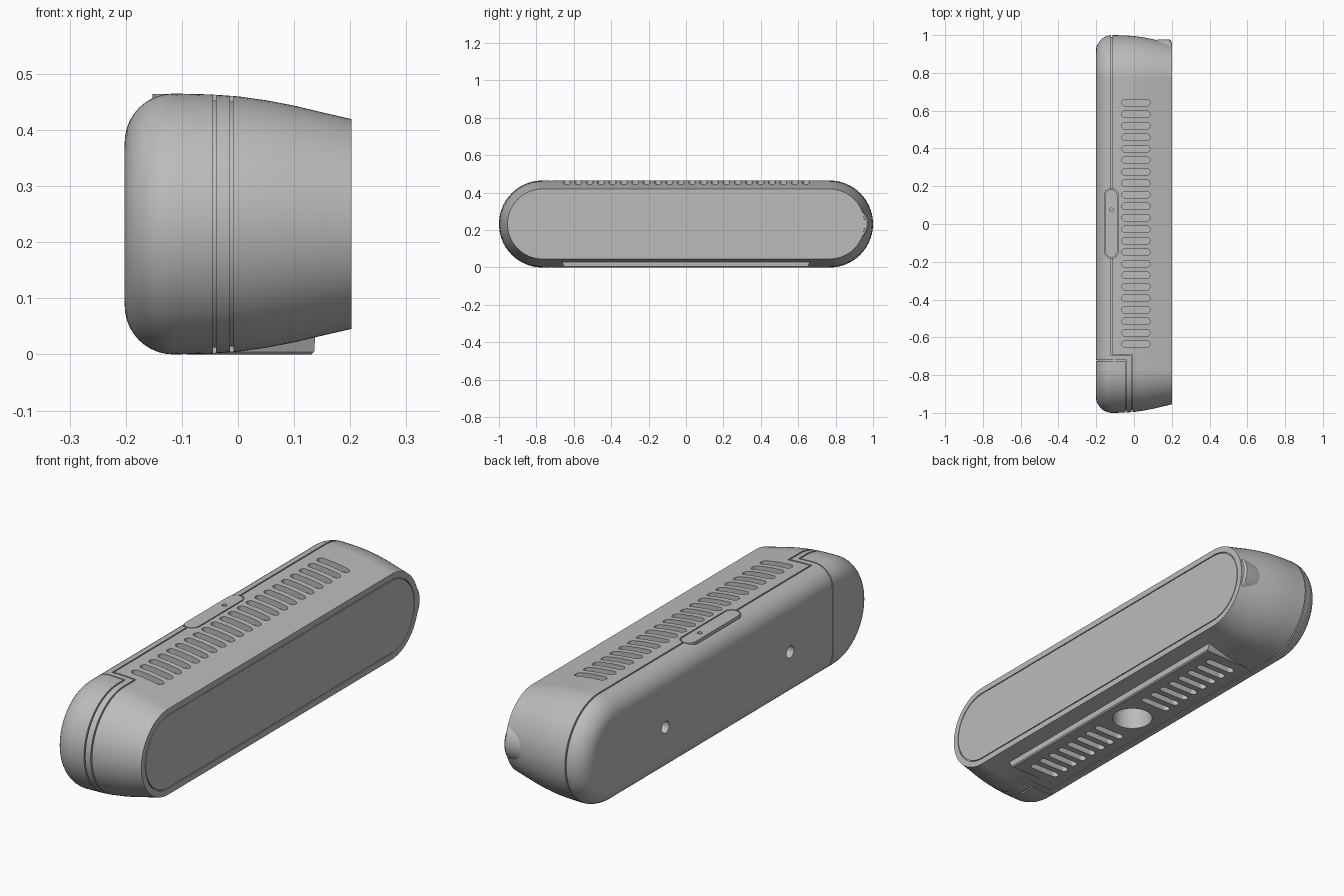
import bpy, bmesh
from math import sin, cos, pi
from mathutils import Vector

if "Cube" in bpy.data.objects:
    bpy.data.objects.remove(bpy.data.objects["Cube"])

ZC, HALF = 0.2325, 0.7675          # stadium centre height, straight half length
X0, X1 = -0.202, 0.202
FRONT_R = 0.187

grey = bpy.data.materials.new("mid_grey")
grey.use_nodes = True
grey.diffuse_color = (0.5, 0.5, 0.5, 1)
grey.node_tree.nodes["Principled BSDF"].inputs["Base Color"].default_value = (0.5, 0.5, 0.5, 1)


def make(name, bm):
    bmesh.ops.recalc_face_normals(bm, faces=bm.faces)
    me = bpy.data.meshes.new(name)
    bm.to_mesh(me)
    bm.free()
    ob = bpy.data.objects.new(name, me)
    bpy.context.scene.collection.objects.link(ob)
    me.materials.append(grey)
    return ob


def loft(name, rings):
    """Closed solid through a list of equal-length point rings."""
    bm = bmesh.new()
    vs = [[bm.verts.new(p) for p in ring] for ring in rings]
    n = len(vs[0])
    for a, b in zip(vs, vs[1:]):
        for i in range(n):
            j = (i + 1) % n
            bm.faces.new((a[i], a[j], b[j], b[i]))
    bm.faces.new(vs[0])
    bm.faces.new(vs[-1])
    return make(name, bm)


def stadium(half, r, n):
    """Pill outline, long along its first axis."""
    right = [(half + r * cos(a), r * sin(a)) for a in (-pi / 2 + pi * i / n for i in range(n + 1))]
    return right + [(-u, -v) for u, v in right]


def side_ring(x, r, n=40):
    return [(x, u, ZC + v) for u, v in stadium(HALF, r, n)]


def pill(name, x, y, half, r, z0, z1, along_x=True, n=8):
    def ring(z):
        return [(x + u, y + v, z) if along_x else (x + v, y + u, z) for u, v in stadium(half, r, n)]
    return loft(name, [ring(z0), ring(z1)])


def box(name, lo, hi):
    return loft(name, [[(lo[0], lo[1], z), (hi[0], lo[1], z), (hi[0], hi[1], z), (lo[0], hi[1], z)]
                       for z in (lo[2], hi[2])])


def cylinder(name, centre, r, depth, axis):
    bm = bmesh.new()
    rot = Vector((0, 0, 1)).rotation_difference(Vector(axis)).to_matrix().to_4x4()
    rot.translation = centre
    bmesh.ops.create_cone(bm, cap_ends=True, segments=32, radius1=r, radius2=r, depth=depth, matrix=rot)
    return make(name, bm)


# Radius of the pill outline along the depth of the body
profile = [(X0 + 0.087 * (1 - cos(a)), 0.1455 + 0.087 * sin(a))
           for a in (pi / 2 * i / 10 for i in range(11))]
profile += [(-0.05, 0.231), (0, 0.2275), (0.05, 0.2205), (0.1, 0.211), (0.15, 0.199), (X1, FRONT_R)]

# Main housing
body = loft("housing", [side_ring(x, r) for x, r in profile])


def end_seam(x, y_end, r, sign, width=0.006, depth=0.01):
    """Groove cutter around one rounded end, from y_end on top to y_end below."""
    def path(rad):
        arc = [(sign * (HALF + rad * cos(a)), ZC + rad * sin(a))
               for a in (-pi / 2 + pi * i / 40 for i in range(41))]
        return [(y_end, ZC - rad)] + arc + [(y_end, ZC + rad)]
    outline = path(r - depth) + path(r + 0.02)[::-1]
    return loft("seam_cutter", [[(xx, y, z) for y, z in outline] for xx in (x - width / 2, x + width / 2)])


cutters = [end_seam(-0.118, -0.693, 0.2325, 1),
           end_seam(-0.042, -0.72, 0.2305, -1),
           end_seam(-0.011, -0.69, 0.2285, -1)]

# Seam jog on top and bottom
for z in (2 * ZC, 0):
    cutters.append(box("jog_cutter", (-0.121, -0.696, z - 0.013), (-0.008, -0.69, z + 0.013)))

# Seam between end cap and rear shell, following the rear rounding
cap = [(x, r) for x, r in profile if x < -0.1] + [(-0.039, 0.231)]
outer = [(x - 0.02, ZC + r + 0.02) for x, r in cap[:-1]] + [(-0.039, ZC + 0.26)]
inner = [(x + 0.008, ZC + r - 0.008) for x, r in cap[:-1]] + [(-0.039, ZC + 0.222)]
loop = [(x, 2 * ZC - z) for x, z in reversed(outer)] + outer
loop += [(x, z) for x, z in reversed(inner)] + [(x, 2 * ZC - z) for x, z in inner]
cutters.append(loft("cap_cutter", [[(x, y, z) for x, z in loop] for y in (-0.725, -0.72)]))

# Vent slots: full row on top, two groups below
for i in range(22):
    y = -0.637 + 0.0609 * i
    cutters.append(pill("slot_cutter", 0.01, y, 0.057, 0.018, 0.43, 0.5))
for i in range(8):
    for s in (-1, 1):
        cutters.append(pill("slot_cutter", 0.01, s * (0.155 + 0.0609 * i), 0.057, 0.016, -0.02, 0.04))

# Mounting socket below, two screw holes at the rear, pocket for the button
cutters.append(cylinder("socket_cutter", (0.01, 0, 0.04), 0.085, 0.16, (0, 0, 1)))
for s in (-1, 1):
    cutters.append(cylinder("screw_cutter", (X0, s * 0.43, 0.21), 0.026, 0.12, (1, 0, 0)))
cutters.append(pill("pocket_cutter", -0.12, 0.003, 0.148, 0.037, 0.44, 0.5, False))

# Thin line around the front panel
ring = [side_ring(X1 + d, r) for d, r in ((-0.006, 0.157), (0.02, 0.157), (0.02, 0.161), (-0.006, 0.161))]
bm = bmesh.new()
vs = [[bm.verts.new(p) for p in r] for r in ring]
for k in range(4):
    a, b = vs[k], vs[(k + 1) % 4]
    for i in range(len(a)):
        j = (i + 1) % len(a)
        bm.faces.new((a[i], a[j], b[j], b[i]))
cutters.append(make("panel_line_cutter", bm))

# Base pad with a softened lower edge
pad = loft("base_pad", [[(0.02 + sx * w, sy * l, z) for sx, sy in ((-1, -1), (1, -1), (1, 1), (-1, 1))]
                        for z, w, l in ((0, 0.111, 0.645), (0.005, 0.116, 0.652), (0.045, 0.118, 0.67))])

# Top button with a pinhole
button = pill("top_button", -0.12, 0.003, 0.148, 0.032, 0.43, 0.464, False)
pin = cylinder("pin_cutter", (-0.118, 0.075, 0.465), 0.01, 0.03, (0, 0, 1))

# Finger tab on the end of the front panel
tab = loft("finger_tab", [[(x, y, ZC + z) for y, z in
                           [(0.9 + r * cos(a), 0.085 * sin(a)) for a in
                            (-pi / 2 + pi * i / 16 for i in range(17))]]
                          for x, r in ((0.1, 0.07), (0.13, 0.077), (0.19, 0.077), (X1 - 0.003, 0.068))])


def cut(ob, tools):
    group = bpy.data.collections.new("cutters")
    for t in tools:
        group.objects.link(t)
        t.hide_render = True
    mod = ob.modifiers.new("cut", "BOOLEAN")
    mod.operation, mod.solver = "DIFFERENCE", "EXACT"
    mod.operand_type, mod.collection = "COLLECTION", group
    mod.use_self = True
    bpy.context.view_layer.objects.active = ob
    bpy.ops.object.modifier_apply(modifier=mod.name)
    bpy.data.collections.remove(group)


cut(body, cutters)
cut(pad, [c for c in cutters if c.name.startswith(("slot", "socket"))])
cut(button, [pin])
for c in cutters + [pin]:
    bpy.data.objects.remove(c)

# Smooth curved walls, keep crisp edges
bpy.ops.object.select_all(action="DESELECT")
for ob in (body, pad, button, tab):
    ob.select_set(True)
    bpy.context.view_layer.objects.active = ob
bpy.ops.object.shade_smooth_by_angle(angle=0.5)
for ob in (body, pad, button, tab):
    ob.modifiers.new("even_shading", "WEIGHTED_NORMAL").keep_sharp = True
